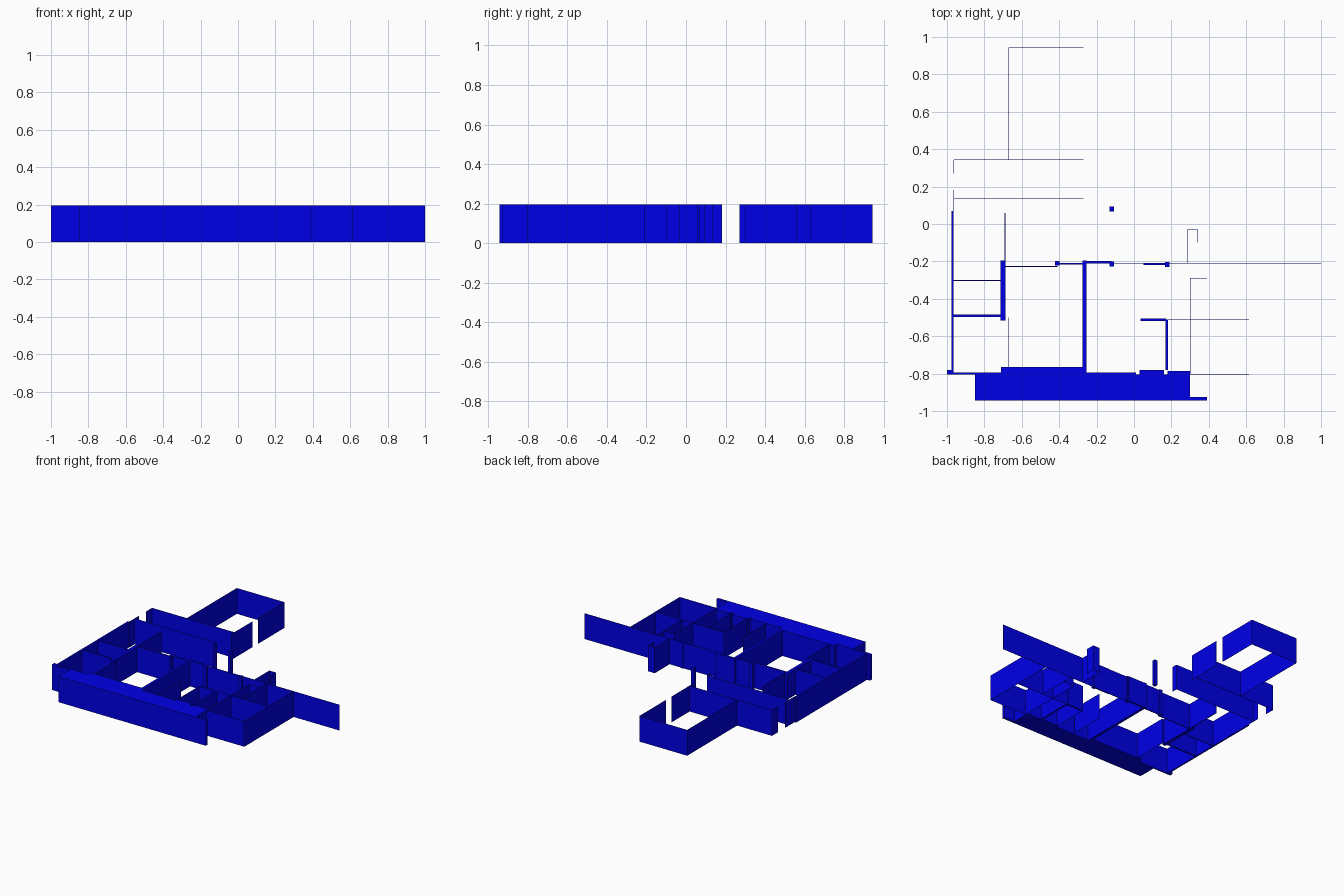
import bpy
import bmesh

# Remove the default object only
cube = bpy.data.objects.get("Cube")
if cube:
    bpy.data.objects.remove(cube, do_unlink=True)

HEIGHT = 0.195
THIN = 0.002

# Single wall colour
blue = bpy.data.materials.new("deep_blue")
blue.use_nodes = True
COLOUR = (0, 0, 0.8, 1)
blue.diffuse_color = COLOUR
blue.node_tree.nodes["Principled BSDF"].inputs["Base Color"].default_value = COLOUR


def block(name, x_min, x_max, y_min, y_max):
    """Full height box standing on the ground."""
    bm = bmesh.new()
    bmesh.ops.create_cube(bm, size=1)
    for v in bm.verts:
        v.co.x = x_max if v.co.x > 0 else x_min
        v.co.y = y_max if v.co.y > 0 else y_min
        v.co.z = HEIGHT if v.co.z > 0 else 0
    mesh = bpy.data.meshes.new(name)
    bm.to_mesh(mesh)
    bm.free()
    mesh.materials.append(blue)
    obj = bpy.data.objects.new(name, mesh)
    bpy.context.collection.objects.link(obj)


def wall_x(name, y, start, end, thick=THIN):
    """Wall running along x, centred on y."""
    block(name, start, end, y - thick / 2, y + thick / 2)


def wall_y(name, x, start, end, thick=THIN):
    """Wall running along y, centred on x."""
    block(name, x - thick / 2, x + thick / 2, start, end)


# Shared wall lines
WEST, MID, INNER, EAST = -0.97, -0.70, -0.265, 0.615
FRONT, MIDDLE, EAST_FRONT = -0.795, -0.21, -0.803
HALL_FRONT, HALL_BACK, HALL_END = 0.134, 0.343, -0.963
ROOM_WEST, ROOM_EAST, BACK = -0.67, -0.27, 0.943
CLOSET_WEST, CLOSET_EAST, CORRIDOR = 0.30, 0.39, -0.512

# Deep front wall, stepped along its inner side
SLAB = -0.943
block("front_slab_west", -0.85, MID - 0.01, SLAB, FRONT)
block("front_slab_centre", MID - 0.01, INNER - 0.01, SLAB, -0.765)
block("front_slab_mid_east", INNER - 0.01, 0.01, SLAB, FRONT)
block("front_slab_notch", 0.01, 0.03, SLAB, -0.805)
block("front_slab_pier", 0.03, 0.16, SLAB, -0.78)
block("front_slab_link", 0.16, 0.18, SLAB, -0.805)
block("front_slab_east", 0.18, CLOSET_WEST, SLAB, -0.785)
block("front_slab_fin", CLOSET_WEST, CLOSET_EAST, SLAB, -0.925)

# West wing
wall_y("west_outer_wall", WEST, FRONT, 0.07, thick=0.012)
block("west_corner_pier", -1.0, WEST, -0.805, -0.78)
wall_x("west_front_wall", -0.80, -1.0, MID, thick=0.01)
wall_x("west_room_wall", -0.49, WEST, MID, thick=0.012)
wall_x("west_room_partition", -0.303, WEST, MID, thick=0.006)
wall_y("west_inner_wall", MID, -0.515, -0.195, thick=0.025)
wall_y("west_hall_wall", -0.69, -0.20, 0.06, thick=0.006)
wall_y("west_front_partition", -0.673, -0.77, -0.50)
wall_x("west_partition_return", -0.50, MID, -0.673)

# Centre rooms
wall_x("centre_west_wall", -0.227, MID, -0.41, thick=0.007)
wall_x("centre_middle_wall", -0.212, -0.41, INNER, thick=0.007)
wall_x("centre_east_wall", -0.205, INNER, -0.12, thick=0.014)
wall_x("centre_thin_wall", -0.213, -0.12, 0.05, thick=0.004)
wall_x("centre_thick_wall", -0.214, 0.05, 0.18, thick=0.01)
wall_y("centre_cross_wall", INNER, FRONT, -0.195, thick=0.02)
wall_y("centre_partition", -0.12, -0.78, CORRIDOR)

# Square piers
for name, x, y in (
    ("west_pier", -0.41, MIDDLE),
    ("centre_pier", -0.12, MIDDLE - 0.004),
    ("free_standing_pier", -0.12, 0.08),
    ("east_pier", 0.178, MIDDLE - 0.006),
):
    block(name, x - 0.012, x + 0.012, y - 0.013, y + 0.013)

# East rooms
wall_x("east_room_wall", CORRIDOR, 0.035, 0.17, thick=0.013)
wall_y("east_room_side", 0.175, -0.78, CORRIDOR, thick=0.012)
wall_y("east_room_west_side", 0.035, -0.78, CORRIDOR)
wall_x("east_front_wall", EAST_FRONT, CLOSET_WEST, EAST)
wall_y("east_outer_wall", EAST, EAST_FRONT, MIDDLE)
wall_x("east_long_wall", MIDDLE, 0.18, 1.0)
wall_x("east_corridor_wall", CORRIDOR, 0.17, EAST)
wall_y("east_front_partition", CLOSET_WEST, EAST_FRONT, CORRIDOR)
wall_y("east_closet_side", CLOSET_WEST, CORRIDOR, -0.29)
wall_x("east_closet_back", -0.29, CLOSET_WEST, CLOSET_EAST)
wall_y("east_closet_end", CLOSET_EAST, CORRIDOR, MIDDLE)

# Small niche behind the long wall
wall_y("niche_west_side", 0.285, MIDDLE, -0.03)
wall_x("niche_back", -0.031, 0.285, 0.34)
wall_y("niche_east_side", 0.34, -0.10, -0.03)

# Corridor with narrowed west doorway
wall_x("hall_front_wall", HALL_FRONT, HALL_END, ROOM_EAST)
wall_x("hall_back_wall", HALL_BACK, HALL_END, ROOM_EAST)
wall_y("hall_front_jamb", HALL_END, 0.07, 0.182)
wall_y("hall_back_jamb", HALL_END, 0.27, HALL_BACK)
wall_y("hall_front_return", ROOM_EAST, 0.09, HALL_FRONT)

# Back room with a side doorway
wall_y("back_room_west_wall", ROOM_WEST, HALL_BACK, BACK)
wall_x("back_room_back_wall", BACK, ROOM_WEST, ROOM_EAST)
wall_y("back_room_east_wall", ROOM_EAST, 0.63, BACK)
wall_y("back_room_east_jamb", ROOM_EAST, 0.30, 0.56)
